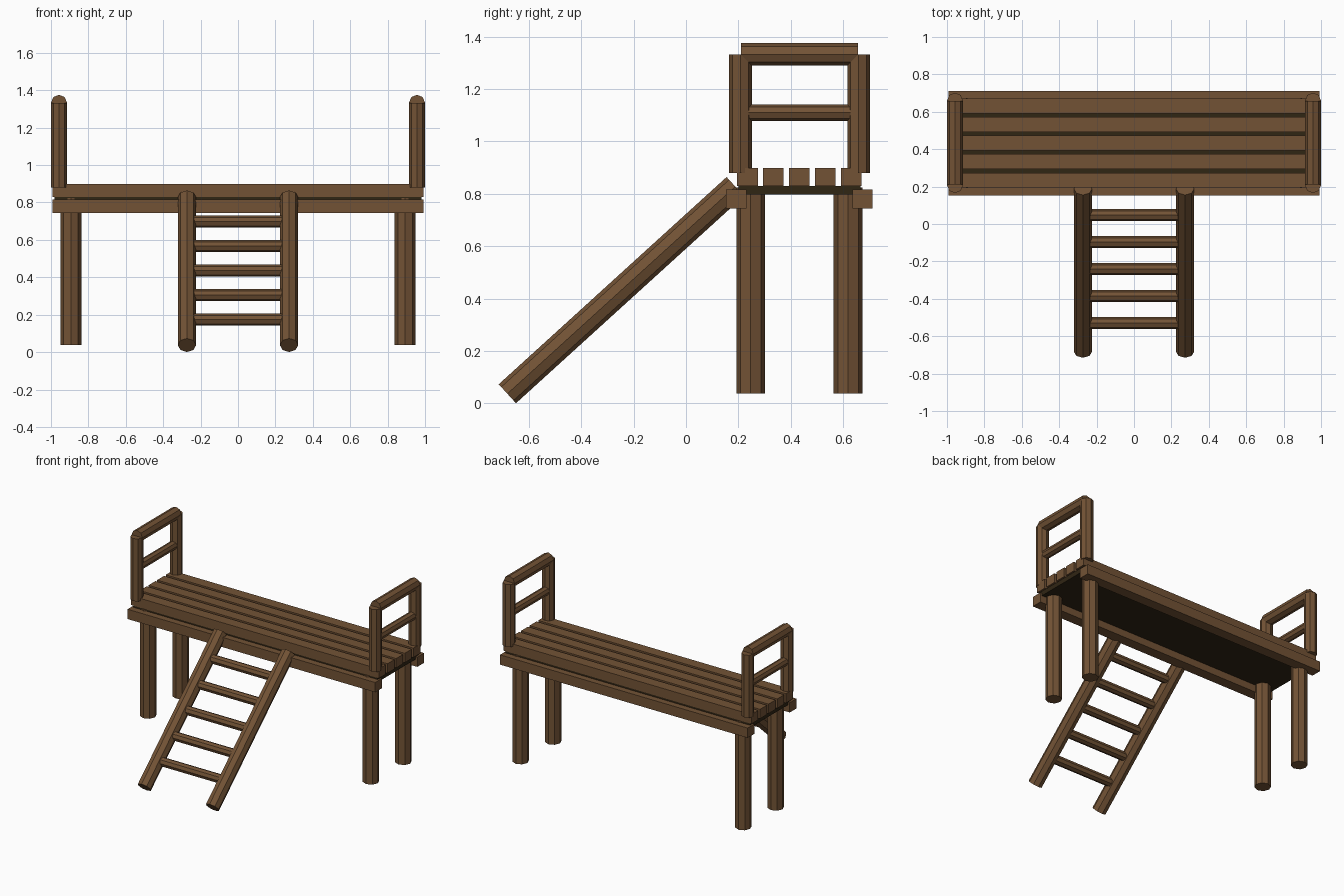
import bpy
from mathutils import Vector

old = bpy.data.objects.get("Cube")
if old:
    bpy.data.objects.remove(old, do_unlink=True)


def make_material(name, color):
    mat = bpy.data.materials.new(name)
    mat.use_nodes = True
    mat.diffuse_color = color
    mat.node_tree.nodes["Principled BSDF"].inputs["Base Color"].default_value = color
    return mat


wood = make_material("brown wood", (0.17, 0.086, 0.036, 1))
dark_wood = make_material("dark underboard", (0.03, 0.019, 0.007, 1))


def box(name, low, high, mat=wood):
    low, high = Vector(low), Vector(high)
    bpy.ops.mesh.primitive_cube_add(size=1, location=(low + high) / 2)
    obj = bpy.context.object
    obj.name = name
    obj.scale = high - low
    bpy.ops.object.transform_apply(location=False, rotation=False, scale=True)
    obj.data.materials.append(mat)


def pole(name, start, end, radius):
    """Eight-sided flat-shaded log between two points."""
    start, end = Vector(start), Vector(end)
    axis = end - start
    bpy.ops.mesh.primitive_cylinder_add(
        vertices=8, radius=radius, depth=axis.length, location=(start + end) / 2,
        rotation=axis.to_track_quat('Z', 'Y').to_euler())
    obj = bpy.context.object
    obj.name = name
    obj.data.materials.append(wood)


HALF = 0.993

# Deck planks over a dark backing board
for i in range(5):
    y = 0.195 + i * 0.099
    box(f"deck_plank_{i + 1}", (-HALF, y, 0.83), (HALF, y + 0.079, 0.898))
box("deck_underboard", (-0.98, 0.2, 0.797), (0.98, 0.667, 0.83), dark_wood)

# Long side beams
for side, y in (("front", 0.153), ("back", 0.635)):
    box(f"{side}_beam", (-HALF, y, 0.745), (HALF, y + 0.077, 0.816))

for name, s in (("left", 1), ("right", -1)):
    # Legs and hand-rail posts
    for side, leg_y, post_y in (("front", 0.247, 0.208), ("back", 0.619, 0.659)):
        pole(f"{side}_{name}_leg", (s * 0.893, leg_y, 0.038), (s * 0.893, leg_y, 0.825), 0.055)
        pole(f"{side}_{name}_post", (s * 0.957, post_y, 0.88), (s * 0.957, post_y, 1.333), 0.043)
    # Hand rails
    pole(f"{name}_top_rail", (s * 0.957, 0.21, 1.333), (s * 0.957, 0.657, 1.333), 0.043)
    pole(f"{name}_middle_rail", (s * 0.957, 0.21, 1.11), (s * 0.957, 0.657, 1.11), 0.031)
    # Ladder side rail
    pole(f"{name}_ladder_rail", (s * 0.273, -0.682, 0.037), (s * 0.273, 0.188, 0.828), 0.049)

# Ladder rungs
for i in range(5):
    y, z = -0.53 + i * 0.1445, 0.174 + i * 0.131
    pole(f"ladder_rung_{i + 1}", (-0.25, y, z), (0.25, y, z), 0.032)
